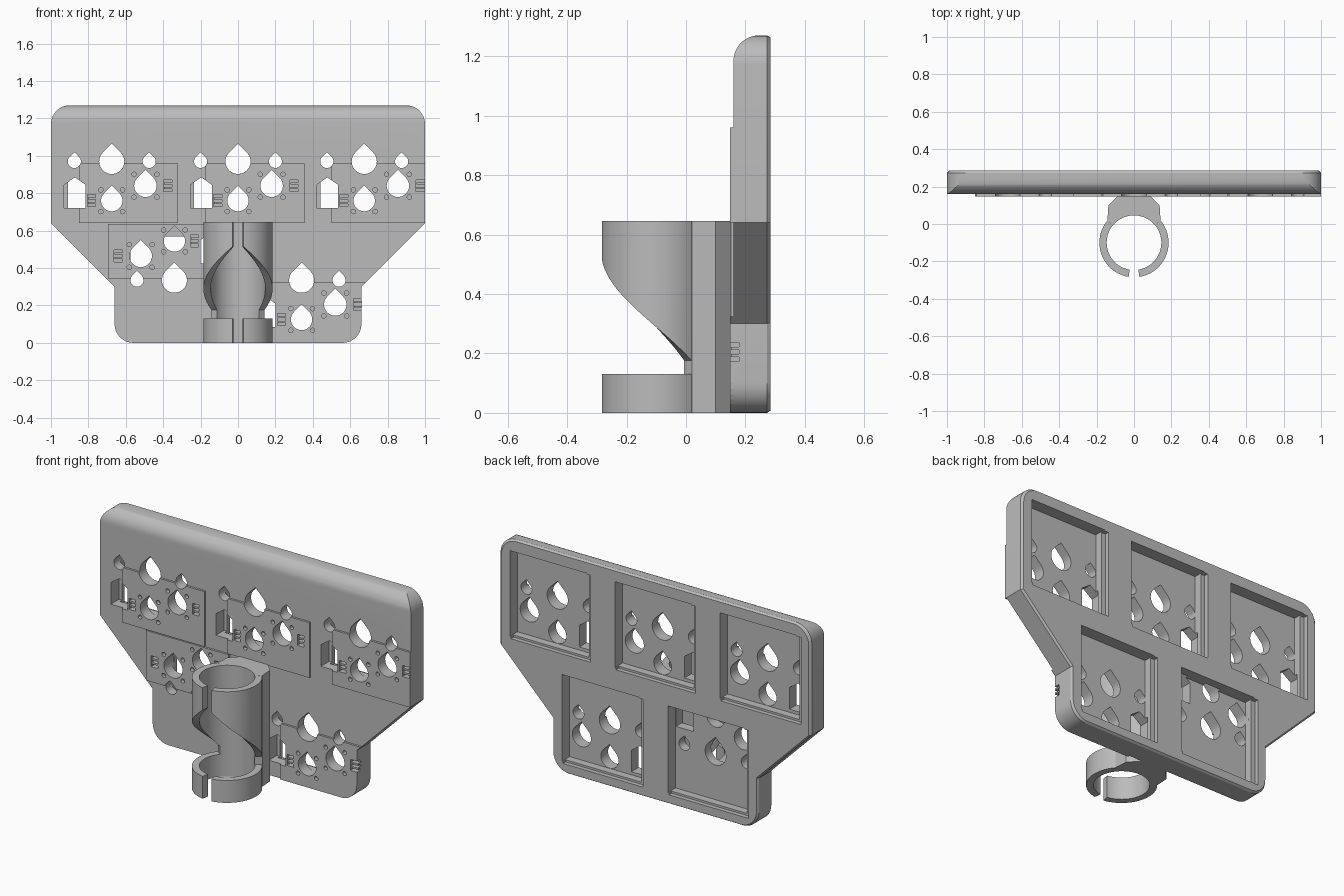
import bpy, bmesh
from math import sin, cos, pi, radians
from mathutils import Vector

old = bpy.data.objects.get("Cube")
if old:
    bpy.data.objects.remove(old, do_unlink=True)

grey = bpy.data.materials.new("plain_grey")
grey.use_nodes = True
grey.diffuse_color = (0.5, 0.5, 0.5, 1)
grey.node_tree.nodes["Principled BSDF"].inputs["Base Color"].default_value = (0.5, 0.5, 0.5, 1)

FRONT, RAISED, BACK = 0.16, 0.148, 0.285
FLOOR = 0.215          # depth of the rear pockets
TUBE_Y, R_OUT, R_IN = -0.1, 0.185, 0.146


def loft(bm, rings):
    """Skin a row of closed rings and cap both ends."""
    rows = [[bm.verts.new(p) for p in ring] for ring in rings]
    n = len(rows[0])
    for a, b in zip(rows, rows[1:]):
        for i in range(n):
            j = (i + 1) % n
            bm.faces.new((a[i], a[j], b[j], b[i]))
    bm.faces.new(rows[0])
    bm.faces.new(rows[-1])


def prism(bm, outline, y0, y1):
    """Extrude an x-z outline along y."""
    loft(bm, [[(x, y, z) for x, z in outline] for y in (y0, y1)])


def box(bm, x0, x1, y0, y1, z0, z1):
    prism(bm, [(x0, z0), (x1, z0), (x1, z1), (x0, z1)], y0, y1)


def finish(name, bm):
    bmesh.ops.recalc_face_normals(bm, faces=bm.faces)
    mesh = bpy.data.meshes.new(name)
    bm.to_mesh(mesh)
    bm.free()
    mesh.materials.append(grey)
    obj = bpy.data.objects.new(name, mesh)
    bpy.context.collection.objects.link(obj)
    return obj


def activate(obj):
    bpy.ops.object.select_all(action='DESELECT')
    obj.select_set(True)
    bpy.context.view_layer.objects.active = obj


def boolean(obj, tool, operation):
    activate(obj)
    mod = obj.modifiers.new("cut", 'BOOLEAN')
    mod.object, mod.operation, mod.solver = tool, operation, 'EXACT'
    bpy.ops.object.modifier_apply(modifier=mod.name)


def arc(cx, cz, r, a0, a1, n):
    return [(cx + r * cos(radians(a0 + (a1 - a0) * i / n)),
             cz + r * sin(radians(a0 + (a1 - a0) * i / n))) for i in range(n + 1)]


def teardrop(x, z, r):
    """Circle with a 45 degree peak."""
    return arc(x, z, r, 135, 405, 24) + [(x, z + r * 1.414)]


# Board outline: wide top, sloping shoulders, narrow base
half = arc(0.56, 0.1, 0.1, -90, 0, 8) + [(0.66, 0.3), (1, 0.64)] + arc(0.9, 1.17, 0.1, 0, 90, 8)
outline = half + [(-x, z) for x, z in reversed(half)]


def inset(k):
    return [(x * k, 0.635 + (z - 0.635) * k) for x, z in outline]


bm = bmesh.new()
loft(bm, [[(x, y, z) for x, z in inset(k)]
          for y, k in ((FRONT, 1), (BACK - 0.012, 1), (BACK, 0.988))])
board = finish("board", bm)

# Rounded front top edge, cut by a side profile
profile = [(FRONT - 0.05, -0.1), (BACK + 0.05, -0.1), (BACK + 0.05, 1.3), (0.245, 1.3)]
profile += arc(0.245, 1.185, 0.085, 90, 180, 12) + [(FRONT - 0.05, 1.185)]
bm = bmesh.new()
loft(bm, [[(x, y, z) for y, z in profile] for x in (-1.2, 1.2)])
round_tool = finish("edge_tool", bm)
boolean(board, round_tool, 'INTERSECT')

# Five stations: centre x, centre z, layout direction
stations = [(-0.675, 0.97, 1), (0, 0.97, 1), (0.675, 0.97, 1), (0.34, 0.335, 1), (-0.34, 0.335, -1)]

panels_bm, holes, pits, pockets, ledges, bars = (bmesh.new() for _ in range(6))
for cx, cz, s in stations:
    # Raised front panel
    xs = sorted((cx - 0.175 * s, cx + 0.355 * s))
    zs = sorted((cz - 0.01 * s, cz - (0.345 if cz < 0.5 else 0.33) * s))
    box(panels_bm, *xs, RAISED, FRONT + 0.005, zs[0], min(zs[1], 0.635 if s < 0 else 2))
    # Teardrop openings
    for dx, dz, r in ((0, 0, 0.067), (-0.2, 0, 0.035), (0.2, 0, 0.035),
                      (0, -0.21, 0.057), (0.18, -0.13, 0.06)):
        x, z = cx + dx * s, cz + dz * s
        prism(holes, teardrop(x, z, r), 0.1, FLOOR + 0.02)
        # Small pits around the two lower openings
        if dz:
            for px in (-1, 1):
                for pz in (-1, 1):
                    d = r + 0.001
                    prism(pits, arc(x + px * d, z + pz * d, 0.012, 0, 330, 11), 0.1, 0.172)
    # House-shaped opening
    hx, hz = cx - 0.197 * s, cz - 0.17 * s
    prism(holes, [(hx - 0.057, hz - 0.08), (hx + 0.057, hz - 0.08), (hx + 0.057, hz + 0.045),
                  (hx, hz + 0.085), (hx - 0.057, hz + 0.045)], 0.1, FLOOR + 0.02)
    # Slotted recesses with two bars each
    for dx, dz in ((0.3, -0.13), (-0.108, -0.21)):
        x, z = cx + dx * s, cz + dz * s
        box(pits, x - 0.022, x + 0.022, 0.1, 0.178, z - 0.032, z + 0.032)
        for b in (-0.012, 0.012):
            box(bars, x - 0.02, x + 0.024, 0.151, 0.185, z + b - 0.005, z + b + 0.005)
    # Rear pocket with a shallow ledge on one side and below
    z0, z1 = (0.69, 1.2) if cz > 0.5 else (0.055, 0.57)
    box(pockets, cx - 0.235, cx + 0.257, FLOOR, 0.4, z0 + 0.012, z1)
    box(ledges, cx - 0.262, cx + 0.25, BACK - 0.025, 0.4, z0, z1 - 0.005)

# Clip the panels to the board outline
panels = finish("front_panels", panels_bm)
bm = bmesh.new()
prism(bm, outline, 0.1, 0.25)
clip_tool = finish("clip_tool", bm)
boolean(panels, clip_tool, 'INTERSECT')
finish("slot_bars", bars)

tools = [finish(n, b) for n, b in (("hole_tool", holes), ("pit_tool", pits),
                                   ("pocket_tool", pockets), ("ledge_tool", ledges))]
for tool in tools[2:] + tools[:2]:
    boolean(board, tool, 'DIFFERENCE')
for tool in tools[:2]:
    boolean(panels, tool, 'DIFFERENCE')
for tool in tools + [round_tool, clip_tool]:
    bpy.data.objects.remove(tool, do_unlink=True)


# Split tube: sleeve with a spiral lower edge, plus a plain lower ring
def polar(r, deg, side=1):
    return side * r * sin(radians(deg)), TUBE_Y - r * cos(radians(deg))


def shell(name, bottom, top):
    bm = bmesh.new()
    for side in (-1, 1):
        rings = []
        for i in range(33):
            a = 9 + (130 - 9) * i / 32
            xi, yi = polar(R_IN, a, side)
            xo, yo = polar(R_OUT, a, side)
            z = bottom(a)
            rings.append([(xi, yi, z), (xo, yo, z), (xo, yo, top), (xi, yi, top)])
        loft(bm, rings)
    return finish(name, bm)


sleeve = shell("spiral_sleeve", lambda a: 0.515 - 0.0028 * (a - 9), 0.645)
ring = shell("lower_ring", lambda a: 0, 0.13)

# Mounting spine: bore at the front, chamfered into the board
section = [polar(R_IN, 130 + 100 * i / 24) for i in range(25)]
section += [(-0.142, 0.02), (-0.137, 0.1), (-0.085, 0.152), (-0.085, 0.165)]
section += [(0.085, 0.165), (0.085, 0.152), (0.137, 0.1), (0.142, 0.02)]
bm = bmesh.new()
loft(bm, [[(x, y, z) for x, y in section] for z in (0, 0.645)])
spine = finish("mounting_spine", bm)

for obj in (board, sleeve, ring, spine):
    activate(obj)
    bpy.ops.object.shade_smooth_by_angle(angle=radians(30))
